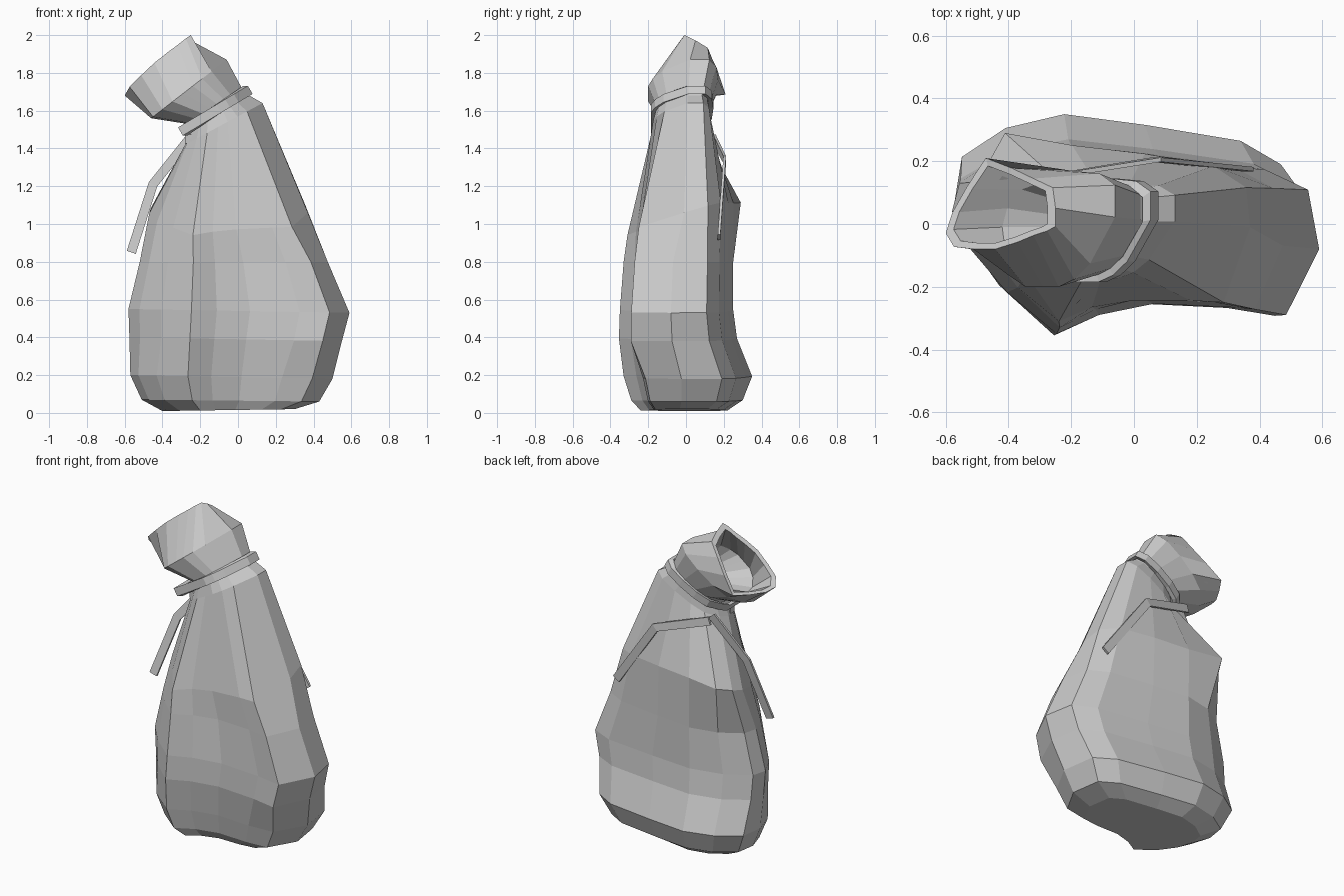
import bpy, bmesh
from mathutils import Vector

if "Cube" in bpy.data.objects:
    bpy.data.objects.remove(bpy.data.objects["Cube"], do_unlink=True)

cloth = bpy.data.materials.new("light_grey")
cloth.use_nodes = True
GREY = (0.6, 0.6, 0.6, 1)
cloth.diffuse_color = GREY
cloth.node_tree.nodes["Principled BSDF"].inputs["Base Color"].default_value = GREY

# Cross-sections, all with matching point order
BELLY = [(-1, .3), (-.9, -.1), (-.7, -.56), (-.43, -1), (-.2, -.8),
         (.1, -.68), (.55, -.72), (.82, -.8), (1, -.1), (.94, .53),
         (.7, .75), (.13, .9), (-.35, 1), (-.7, .87), (-.96, .6)]
BASE = [(-1, .2), (-.92, -.2), (-.74, -.6)] + BELLY[3:6] + [(.5, -.7), (.8, -.66)] + BELLY[8:]
SHOULDER = [(-1, .4), (-.9, -.1), (-.7, -.5), (-.45, -1), (-.2, -.85),
            (.1, -.78), (.55, -.78), (.8, -.8), (1, 0), (.97, .42),
            (.72, .65), (.2, .78), (-.35, .87), (-.86, 1), (-.98, .7)]
NECK = [(-1, 0), (-.95, -.4), (-.7, -.8), (-.43, -1), (-.15, -1),
        (.1, -1), (.35, -.87), (.6, -.6), (1, .2), (1, .75),
        (.75, .95), (.3, 1), (-.2, .95), (-.6, .8), (-.9, .4)]
BAND = [(-1, .2), (-1, -.4), (-1, -1)] + NECK[3:]
RIM = [(-1, -.65), (-.85, -.95), (-.5, -1), (-.1, -1), (.3, -.85),
       (.6, -.7), (.85, -.6), (1, -.5), (1, -.1), (.95, .35),
       (.6, .55), (.2, .78), (-.27, 1), (-.6, .4), (-.88, -.2)]


def finish(name, bm):
    bmesh.ops.recalc_face_normals(bm, faces=bm.faces)
    mesh = bpy.data.meshes.new(name)
    bm.to_mesh(mesh)
    bm.free()
    mesh.materials.append(cloth)
    obj = bpy.data.objects.new(name, mesh)
    bpy.context.collection.objects.link(obj)


def ring(bm, outline, x0, z0, x1, z1, y0, y1, tilt=0):
    """Ring from left end (x0, z0) to right end (x1, z1), tilted up at the back."""
    return [bm.verts.new((x0 + (x1 - x0) * (u + 1) / 2,
                          y0 + (y1 - y0) * (v + 1) / 2,
                          z0 + (z1 - z0) * (u + 1) / 2 + tilt * v)) for u, v in outline]


def bridge(bm, a, b):
    for i in range(len(a)):
        j = (i + 1) % len(a)
        bm.faces.new((a[i], a[j], b[j], b[i]))


# Sack: belly, shoulder, neck, flared mouth and its inside in one skin
sections = [
    (BASE, -.4, .01, .3, .02, -.24, .22),
    (BASE, -.51, .07, .43, .06, -.29, .3),
    (BASE, -.57, .2, .5, .18, -.33, .35),
    (BELLY, -.575, .4, .55, .38, -.355, .27),
    (BELLY, -.58, .55, .59, .53, -.35, .25),
    (BELLY, -.52, .8, .475, .8, -.33, .25),
    (SHOULDER, -.47, 1.02, .37, 1.06, -.31, .29, .09),
    (NECK, -.28, 1.42, .13, 1.64, -.175, .13),
    (NECK, -.25, 1.5, .06, 1.68, -.16, .12),
    (NECK, -.27, 1.53, .02, 1.72, -.16, .13),
    (NECK, -.46, 1.56, -.06, 1.87, -.2, .17),
    (RIM, -.6, 1.635, -.25, 1.965, -.08, .21, -.07),
    (RIM, -.575, 1.65, -.275, 1.94, -.06, .185, -.06),
    (NECK, -.42, 1.61, -.11, 1.85, -.16, .14),
    (NECK, -.24, 1.6, -.04, 1.72, -.1, .08)]
bm = bmesh.new()
rings = [ring(bm, *s) for s in sections]
for a, b in zip(rings, rings[1:]):
    bridge(bm, a, b)
bm.faces.new(rings[0])
bm.faces.new(rings[-1])
finish("sack", bm)

# Tie band around the neck
bm = bmesh.new()
loops = []
for grow, lift in ((0, -.025), (0, .025), (-.025, .025), (-.025, -.025)):
    dx, dz = -.5 * lift, .86 * lift
    loops.append(ring(bm, BAND, -.305 - grow + dx, 1.49 + dz, .065 + grow + dx,
                      1.71 + dz, -.185 - grow, .145 + grow))
for k in range(4):
    bridge(bm, loops[k], loops[(k + 1) % 4])
finish("tie_band", bm)


def strand(name, points, width=.05, thick=.014):
    """Flat ribbon following points, its broad side facing front and back."""
    pts = [Vector(p) for p in points]
    bm = bmesh.new()
    cuts = []
    for i, p in enumerate(pts):
        d = pts[min(i + 1, len(pts) - 1)] - pts[max(i - 1, 0)]
        side = Vector((-d.z, 0, d.x)).normalized() * width / 2
        deep = Vector((0, thick / 2, 0))
        cuts.append([bm.verts.new(p + q) for q in
                     (side + deep, side - deep, -side - deep, deep - side)])
    for a, b in zip(cuts, cuts[1:]):
        bridge(bm, a, b)
    bm.faces.new(cuts[0])
    bm.faces.new(cuts[-1])
    finish(name, bm)


# Loose ends of the tie and the small knot under the band
strand("back_strand", [(-.27, .15, 1.45), (.07, .205, 1.34), (.36, .175, .93)])
strand("side_strand", [(-.25, .1, 1.46), (-.45, .04, 1.21), (-.565, -.03, .85)])
strand("knot", [(-.28, -.06, 1.45), (-.16, -.13, 1.45)], .05, .04)
